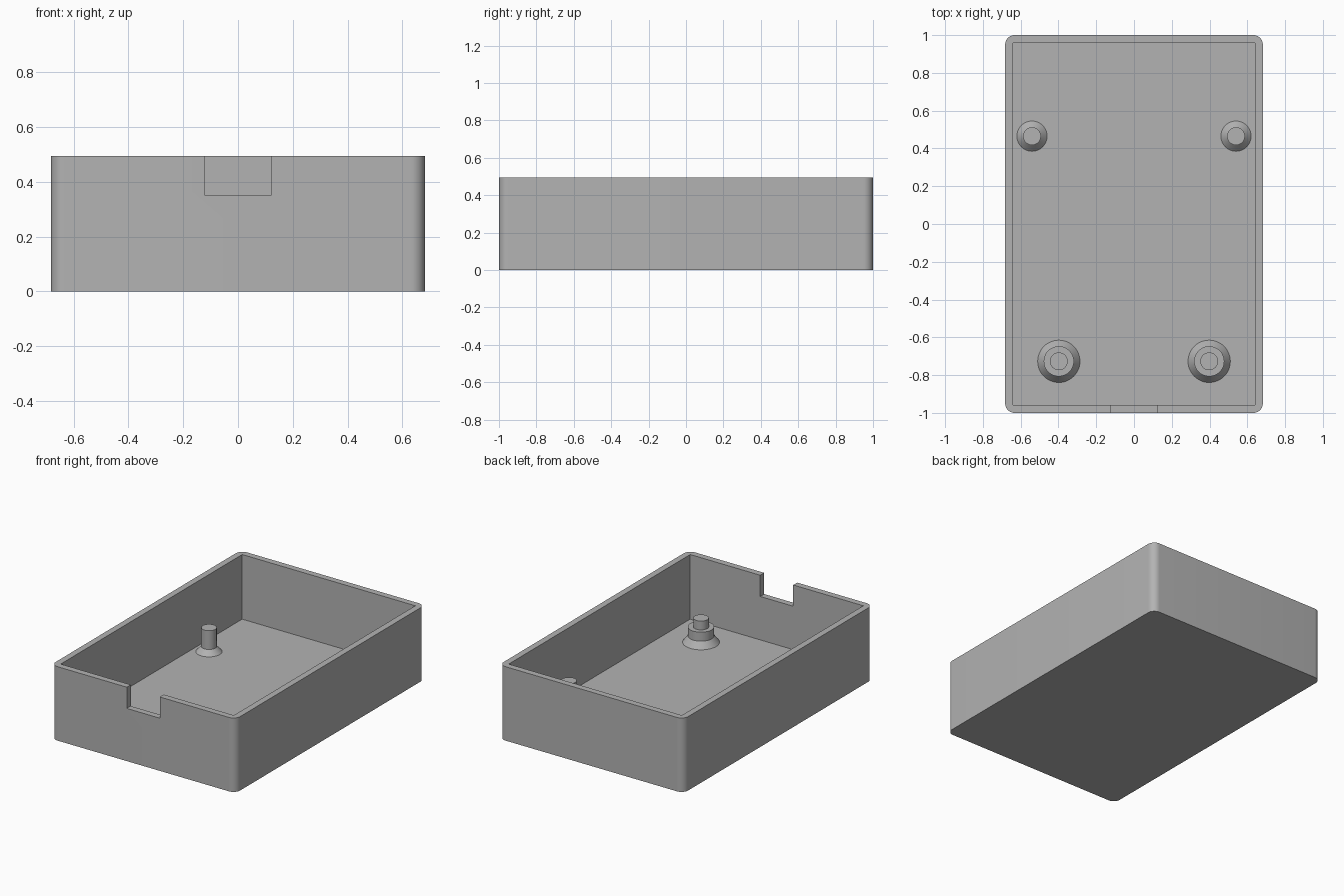
import bpy
import bmesh
import math
from mathutils import Matrix, Vector

if "Cube" in bpy.data.objects:
    bpy.data.objects.remove(bpy.data.objects["Cube"], do_unlink=True)

# Main dimensions
HALF_X, HALF_Y, HEIGHT = 0.682, 1.0, 0.494
WALL, FLOOR, CORNER = 0.042, 0.062, 0.05
NOTCH_HALF, NOTCH_Z = 0.122, 0.352

# Single plastic colour
grey = bpy.data.materials.new("grey_plastic")
grey.use_nodes = True
colour = (0.45, 0.45, 0.45, 1)
grey.diffuse_color = colour
grey.node_tree.nodes["Principled BSDF"].inputs["Base Color"].default_value = colour


def make_object(name, bm):
    bmesh.ops.recalc_face_normals(bm, faces=bm.faces)
    mesh = bpy.data.meshes.new(name)
    bm.to_mesh(mesh)
    bm.free()
    mesh.materials.append(grey)
    obj = bpy.data.objects.new(name, mesh)
    bpy.context.collection.objects.link(obj)
    return obj


def activate(obj):
    bpy.ops.object.select_all(action='DESELECT')
    obj.select_set(True)
    bpy.context.view_layer.objects.active = obj


def smooth(obj):
    activate(obj)
    bpy.ops.object.shade_smooth_by_angle(angle=math.radians(30))


def block(name, low, high, radius=0):
    """Box between two corners, with optional rounded upright edges."""
    low, high = Vector(low), Vector(high)
    bm = bmesh.new()
    size = high - low
    bmesh.ops.create_cube(
        bm, size=1,
        matrix=Matrix.Translation((low + high) / 2) @ Matrix.Diagonal((*size, 1)))
    if radius:
        upright = [e for e in bm.edges
                   if abs(e.verts[0].co.z - e.verts[1].co.z) > size.z / 2]
        bmesh.ops.bevel(bm, geom=upright, offset=radius, segments=10,
                        profile=0.5, affect='EDGES')
    return make_object(name, bm)


def cut(obj, cutter):
    cutter.hide_render = True
    activate(obj)
    mod = obj.modifiers.new("cut", 'BOOLEAN')
    mod.operation = 'DIFFERENCE'
    mod.solver = 'EXACT'
    mod.object = cutter
    bpy.ops.object.modifier_apply(modifier=mod.name)
    bpy.data.objects.remove(cutter, do_unlink=True)


def turned(name, profile, x, y, sides=48):
    """Spin a (radius, height) profile about an upright axis."""
    bm = bmesh.new()
    points = [(0, profile[0][1])] + profile + [(0, profile[-1][1])]
    verts = [bm.verts.new((r, 0, z)) for r, z in points]
    edges = [bm.edges.new(pair) for pair in zip(verts, verts[1:])]
    bmesh.ops.spin(bm, geom=verts + edges, cent=(0, 0, 0), axis=(0, 0, 1),
                   angle=math.tau, steps=sides)
    bmesh.ops.remove_doubles(bm, verts=bm.verts, dist=0.0001)
    obj = make_object(name, bm)
    obj.location = (x, y, 0)
    smooth(obj)


# Open tray with rounded outer corners, square cavity and front notch
tray = block("tray", (-HALF_X, -HALF_Y, 0), (HALF_X, HALF_Y, HEIGHT), CORNER)
cut(tray, block("cavity_cutter",
                (-HALF_X + WALL, -HALF_Y + WALL, FLOOR),
                (HALF_X - WALL, HALF_Y - WALL, HEIGHT + 0.1)))
cut(tray, block("notch_cutter",
                (-NOTCH_HALF, -HALF_Y - 0.1, NOTCH_Z),
                (NOTCH_HALF, -HALF_Y + 0.1, HEIGHT + 0.1)))
smooth(tray)

# Mounting posts, mirrored left and right
base = FLOOR - 0.002
rear_profile = [(0.08, base), (0.08, FLOOR), (0.047, 0.096),
                (0.047, 0.222)]
front_profile = [(0.112, base), (0.112, FLOOR), (0.08, 0.105),
                 (0.08, 0.165), (0.047, 0.165), (0.047, 0.224)]
for side, sign in (("left", 1), ("right", -1)):
    turned(f"rear_post_{side}", rear_profile, sign * 0.54, 0.465)
    turned(f"front_post_{side}", front_profile, sign * 0.398, -0.727)
